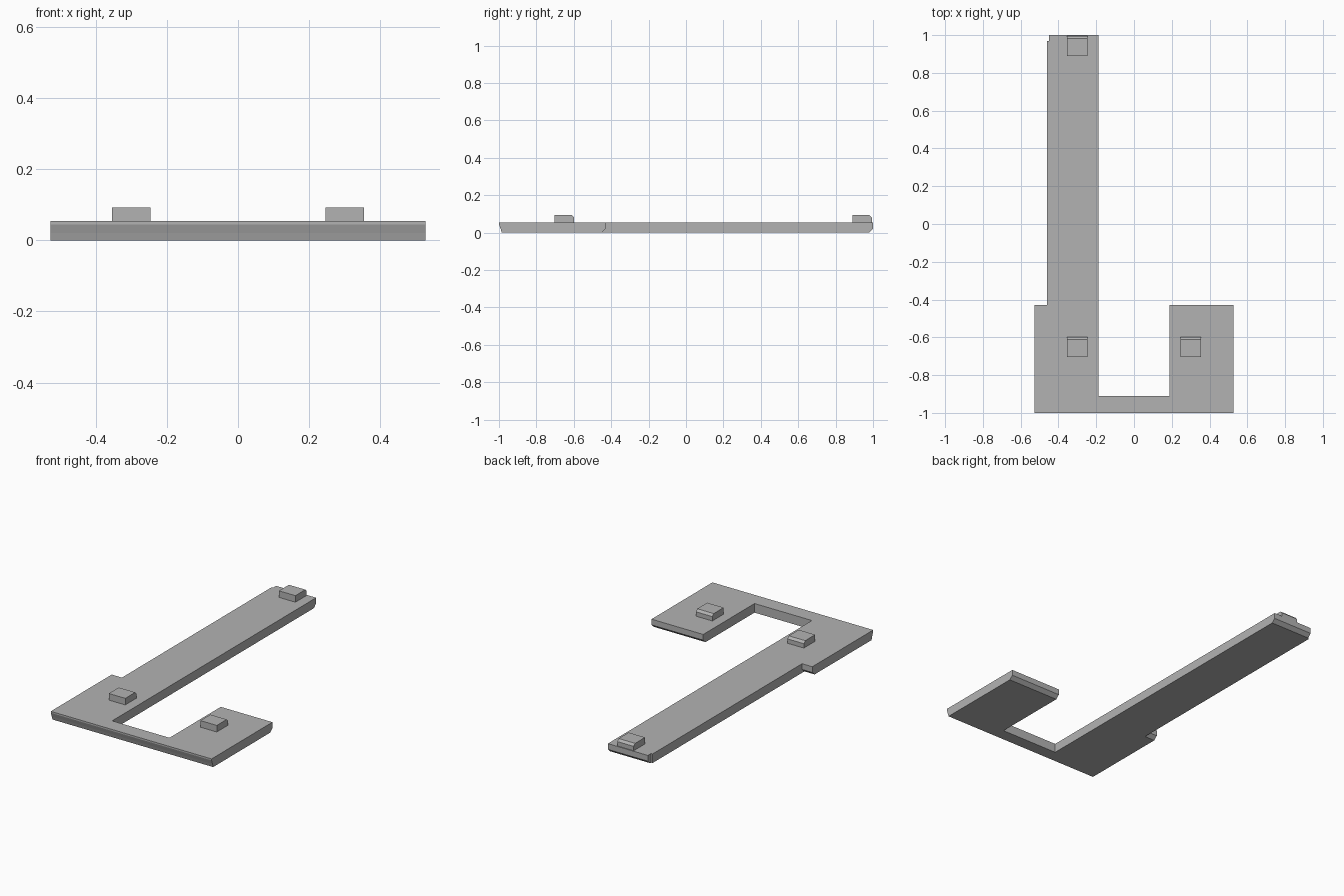
import bpy
import bmesh

cube = bpy.data.objects.get("Cube")
if cube:
    bpy.data.objects.remove(cube, do_unlink=True)

grey = bpy.data.materials.new("plain_grey")
grey.use_nodes = True
COLOUR = (0.45, 0.45, 0.45, 1)
grey.diffuse_color = COLOUR
grey.node_tree.nodes["Principled BSDF"].inputs["Base Color"].default_value = COLOUR

THICK = 0.054
FRONT, EAR, BACK = -1.0, -0.43, 1.0


def finish(name, bm):
    bmesh.ops.recalc_face_normals(bm, faces=bm.faces)
    mesh = bpy.data.meshes.new(name)
    bm.to_mesh(mesh)
    bm.free()
    mesh.materials.append(grey)
    obj = bpy.data.objects.new(name, mesh)
    bpy.context.collection.objects.link(obj)
    return obj


def loft(name, rings):
    """Join matching rings of points and cap both ends."""
    bm = bmesh.new()
    loops = [[bm.verts.new(p) for p in ring] for ring in rings]
    for low, high in zip(loops, loops[1:]):
        for i in range(len(low)):
            j = (i + 1) % len(low)
            bm.faces.new((low[i], low[j], high[j], high[i]))
    bm.faces.new(loops[0])
    bm.faces.new(loops[-1])
    return finish(name, bm)


# Base plate: long arm, short arm and the front bar joining them
outline = [
    (-0.527, FRONT), (0.527, FRONT), (0.527, EAR), (0.188, EAR),
    (0.188, -0.91), (-0.188, -0.91), (-0.188, BACK), (-0.45, BACK),
    (-0.45, 0.97), (-0.46, 0.97), (-0.46, EAR), (-0.527, EAR),
]


def plate_ring(z, front_inset, back_inset):
    shift = {FRONT: front_inset, EAR: -back_inset, BACK: -back_inset}
    return [(x, y + shift.get(y, 0), z) for x, y in outline]


# Undercut front edge and bevelled lower back edges
loft("base_plate", [
    plate_ring(0, 0.015, 0.022),
    plate_ring(0.02, 0.009, 0),
    plate_ring(0.045, 0, 0),
    plate_ring(THICK, 0, 0),
])


# Locating pegs with a bevelled upper back edge
def peg(name, x, y):
    low, top, half, depth = THICK, 0.093, 0.054, 0.106
    side = [(y, low), (y + depth, low), (y + depth, top - 0.013),
            (y + depth - 0.013, top), (y, top)]
    loft(name, [[(x + s * half, py, pz) for py, pz in side] for s in (-1, 1)])


peg("front_right_peg", -0.3, -0.704)
peg("front_left_peg", 0.3, -0.704)
peg("back_right_peg", -0.3, 0.889)
